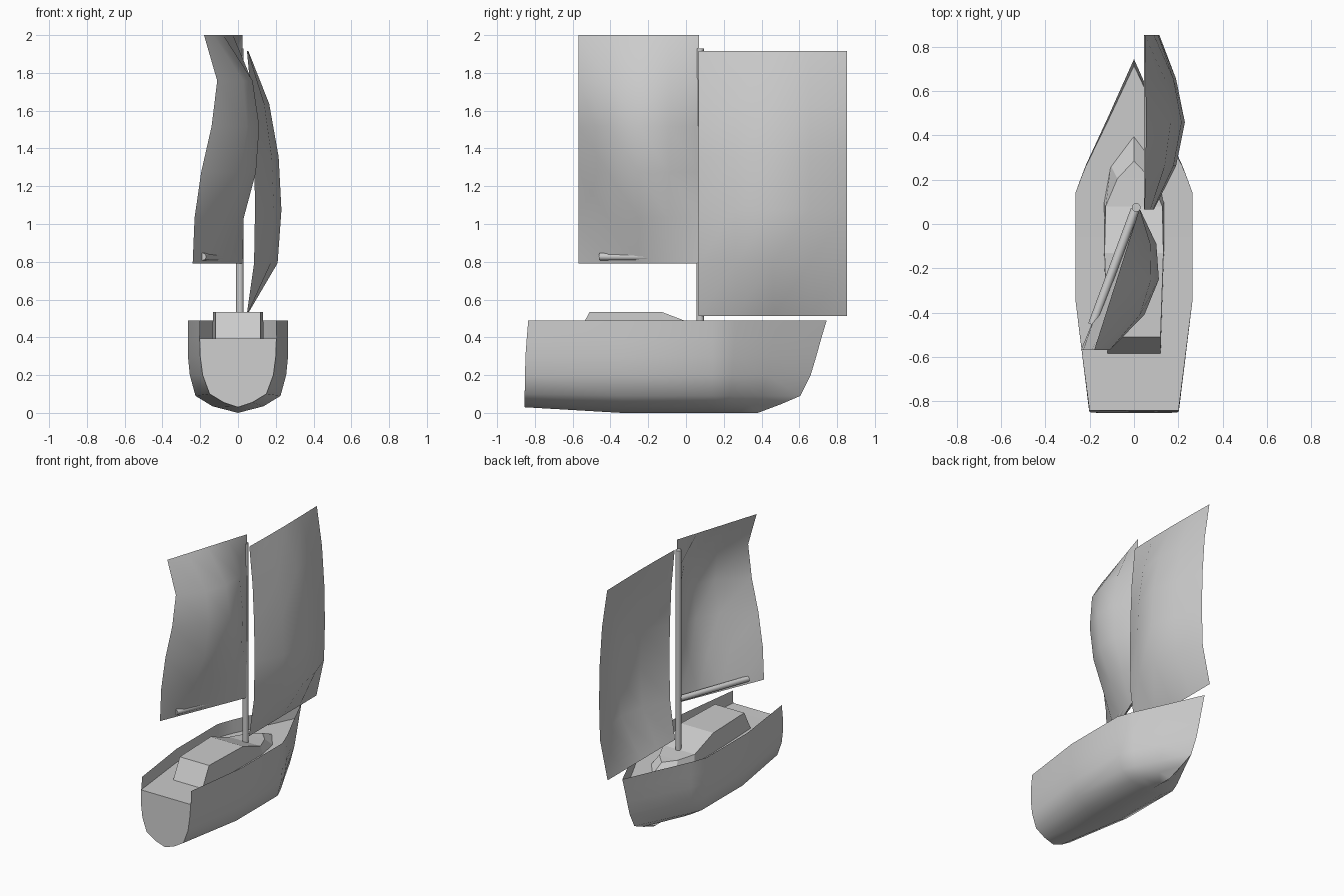
import bpy, bmesh, math
from mathutils import Vector

if "Cube" in bpy.data.objects:
    bpy.data.objects.remove(bpy.data.objects["Cube"])


def make(name, verts, faces, angle=None):
    bm = bmesh.new()
    vs = [bm.verts.new(v) for v in verts]
    for f in faces:
        bm.faces.new([vs[i] for i in f])
    bmesh.ops.remove_doubles(bm, verts=bm.verts, dist=0.0005)
    bmesh.ops.dissolve_degenerate(bm, edges=bm.edges, dist=0.0001)
    bmesh.ops.recalc_face_normals(bm, faces=bm.faces)
    me = bpy.data.meshes.new(name)
    bm.to_mesh(me)
    bm.free()
    ob = bpy.data.objects.new(name, me)
    bpy.context.collection.objects.link(ob)
    if angle:
        smooth(ob, angle)
    return ob


def smooth(ob, angle):
    bpy.ops.object.select_all(action='DESELECT')
    ob.select_set(True)
    bpy.context.view_layer.objects.active = ob
    bpy.ops.object.shade_smooth_by_angle(angle=math.radians(angle))


def grid(name, rows, angle):
    n = len(rows[0])
    verts = [p for r in rows for p in r]
    faces = [(i * n + j, i * n + j + 1, (i + 1) * n + j + 1, (i + 1) * n + j)
             for i in range(len(rows) - 1) for j in range(n - 1)]
    return make(name, verts, faces, angle)


def spar(name, a, b, r):
    a, b = Vector(a), Vector(b)
    bpy.ops.mesh.primitive_cylinder_add(vertices=12, radius=r, depth=(b - a).length,
                                        location=(a + b) / 2,
                                        rotation=(b - a).to_track_quat('Z', 'Y').to_euler())
    bpy.context.object.name = name
    smooth(bpy.context.object, 40)


# Hull levels from rail to keel: (y, half width, z) at stern, (half width, z) midships, (y, z) at stem
stern = [(-.835, .2, .49), (-.843, .203, .395), (-.85, .2, .3), (-.852, .187, .2),
         (-.854, .15, .1), (-.855, .075, .055), (-.855, 0, .03)]
mid = [(.265, .49), (.265, .39), (.265, .3), (.255, .2), (.225, .09), (.135, .035), (0, 0)]
stem = [(.745, .49), (.715, .39), (.69, .3), (.66, .2), (.605, .09), (.5, .045), (.38, 0)]
stations = [[(w, y, z) for y, w, z in stern]]
stations.append([(w, -.34, z) for w, z in mid])
for t, k in ((0, 1), (.2, .83), (.56, .45), (1, 0)):
    stations.append([(w * k, .14 + t * (sy - .14), z + t * (sz - z))
                     for (w, z), (sy, sz) in zip(mid, stem)])

# Hull shell with open top and transom cut at deck level
rows = [s + [(-x, y, z) for x, y, z in reversed(s[:-1])] for s in stations]
n = 13
verts = [p for r in rows for p in r]
faces = [(i * n + j, i * n + j + 1, (i + 1) * n + j + 1, (i + 1) * n + j)
         for i in range(5) for j in range(n - 1)]
faces.append(tuple(range(1, 12)))
make("hull", verts, faces, 45)

# Deck set below the rail
grid("deck", [[s[1], (-s[1][0], s[1][1], s[1][2])] for s in stations], 30)

# Cabin: outline at deck level and matching roof outline
base = [(.12, -.59, .385), (.135, -.13, .385), (.135, .1, .385), (.105, .265, .385), (0, .405, .385)]
roof = [(.12, -.51, .535), (.133, -.13, .535), (.128, .08, .455), (.075, .205, .445), (0, .285, .44)]
rows = []
for b, r in zip(base, roof):
    rows.append([b, r, (-r[0], r[1], r[2]), (-b[0], b[1], b[2])])
verts = [p for r in rows for p in r]
faces = [(i * 4 + j, i * 4 + j + 1, i * 4 + j + 5, i * 4 + j + 4)
         for i in range(4) for j in range(3)]
faces.append((0, 1, 2, 3))
make("cabin", verts, faces)

# Mast and boom
spar("mast", (.01, .075, .44), (.01, .075, 1.93), .02)
spar("boom", (.005, .065, .827), (-.188, -.455, .827), .02)

# Mainsail: straight luff, twisting leech, belly to one side
leech = [-.24, -.23, -.195, -.14, -.11, -.18]
belly = [0, .1, .18, .17, .12, 0]
shape = [0, .69, 1, .86, 0]
grid("mainsail", [[(.025 + (leech[i] - .025) * j / 4 + belly[i] * shape[j],
                    .07 - .16 * j, .79 + .242 * i) for j in range(5)] for i in range(6)], 40)

# Foresail
belly = [0, .89, 1, .92, .65, .05]
shape = [.045, .145, .185, .145, .07]
grid("foresail", [[(.045 + belly[i] * shape[j], .065 + .197 * j, .512 + .281 * i)
                   for j in range(5)] for i in range(6)], 40)
